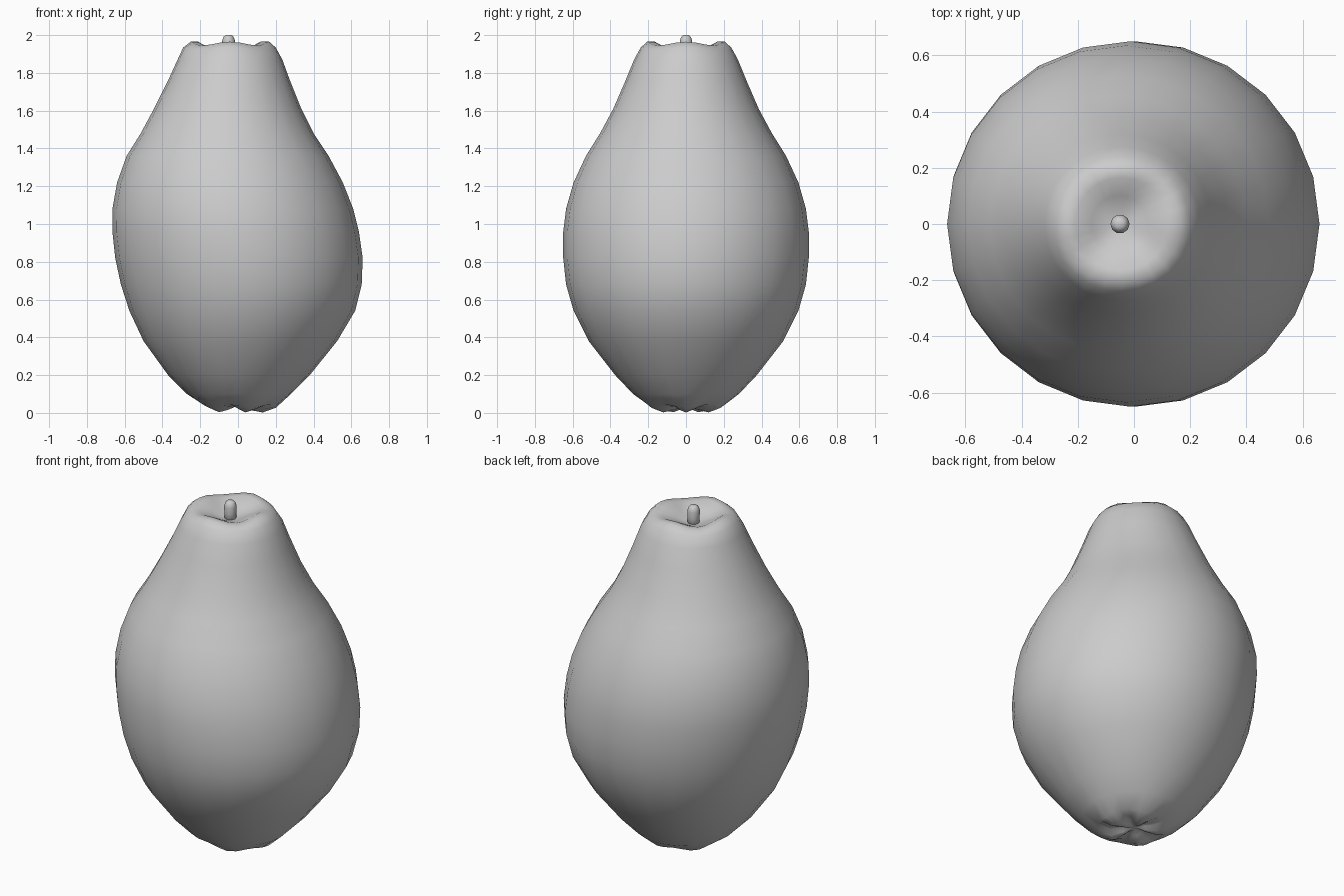
import bpy, bmesh
from math import cos, sin, pi


def lathe(name, rings, sides):
    """Skin closed rings: (z, min x, max x, y radius, wave height, wave count)."""
    bm = bmesh.new()
    loops = []
    for z, x0, x1, ry, wave, n in rings:
        cx, rx = (x0 + x1) / 2, (x1 - x0) / 2
        loop = []
        for i in range(sides):
            a = 2 * pi * i / sides
            loop.append(bm.verts.new((cx + rx * cos(a), ry * sin(a), z + wave * cos(n * a))))
        loops.append(loop)
    for lo, hi in zip(loops, loops[1:]):
        for i in range(sides):
            j = (i + 1) % sides
            bm.faces.new((lo[i], lo[j], hi[j], hi[i]))
    # close both ends with a fan around a centre point
    for loop, flip in ((loops[0], True), (loops[-1], False)):
        c = bm.verts.new(sum((v.co for v in loop), loop[0].co * 0) / sides)
        for i in range(sides):
            f = (loop[i], loop[(i + 1) % sides], c)
            bm.faces.new(f[::-1] if flip else f)
    bmesh.ops.recalc_face_normals(bm, faces=bm.faces)
    me = bpy.data.meshes.new(name)
    bm.to_mesh(me)
    bm.free()
    for p in me.polygons:
        p.use_smooth = True
    ob = bpy.data.objects.new(name, me)
    bpy.context.collection.objects.link(ob)
    return ob


# fruit body: puckered base, full belly leaning to +x, neck, dimpled crown
body = [
    (0.035, -0.02, 0.02, 0.02, 0.000, 5),
    (0.030, -0.06, 0.06, 0.06, -0.014, 5),
    (0.020, -0.12, 0.13, 0.125, -0.018, 5),
    (0.035, -0.18, 0.20, 0.19, -0.008, 5),
    (0.10, -0.27, 0.28, 0.28, 0, 1),
    (0.20, -0.37, 0.38, 0.375, 0, 1),
    (0.38, -0.50, 0.525, 0.515, 0, 1),
    (0.54, -0.575, 0.62, 0.595, 0, 1),
    (0.68, -0.62, 0.655, 0.635, 0, 1),
    (0.82, -0.65, 0.66, 0.65, 0, 1),
    (0.96, -0.665, 0.64, 0.65, 0, 1),
    (1.08, -0.665, 0.61, 0.635, 0, 1),
    (1.22, -0.64, 0.555, 0.595, 0, 1),
    (1.36, -0.59, 0.48, 0.53, 0, 1),
    (1.48, -0.515, 0.40, 0.455, 0, 1),
    (1.61, -0.445, 0.335, 0.385, 0, 1),
    (1.76, -0.37, 0.275, 0.32, 0, 1),
    (1.87, -0.32, 0.235, 0.275, 0, 1),
    (1.93, -0.29, 0.20, 0.24, 0.004, 4),
    (1.955, -0.25, 0.165, 0.205, 0.010, 4),
    (1.955, -0.21, 0.12, 0.165, 0.010, 4),
    (1.925, -0.15, 0.05, 0.10, 0.004, 4),
    (1.90, -0.09, -0.01, 0.04, 0, 1),
]
lathe("fruit_body", body, 24)

# stem stub standing in the crown dimple
stem = [(z, -0.05 - r, -0.05 + r, r, 0, 1)
        for z, r in ((1.87, 0.032), (1.93, 0.032), (1.97, 0.034), (1.99, 0.027), (2.0, 0.016))]
lathe("stem", stem, 10)
